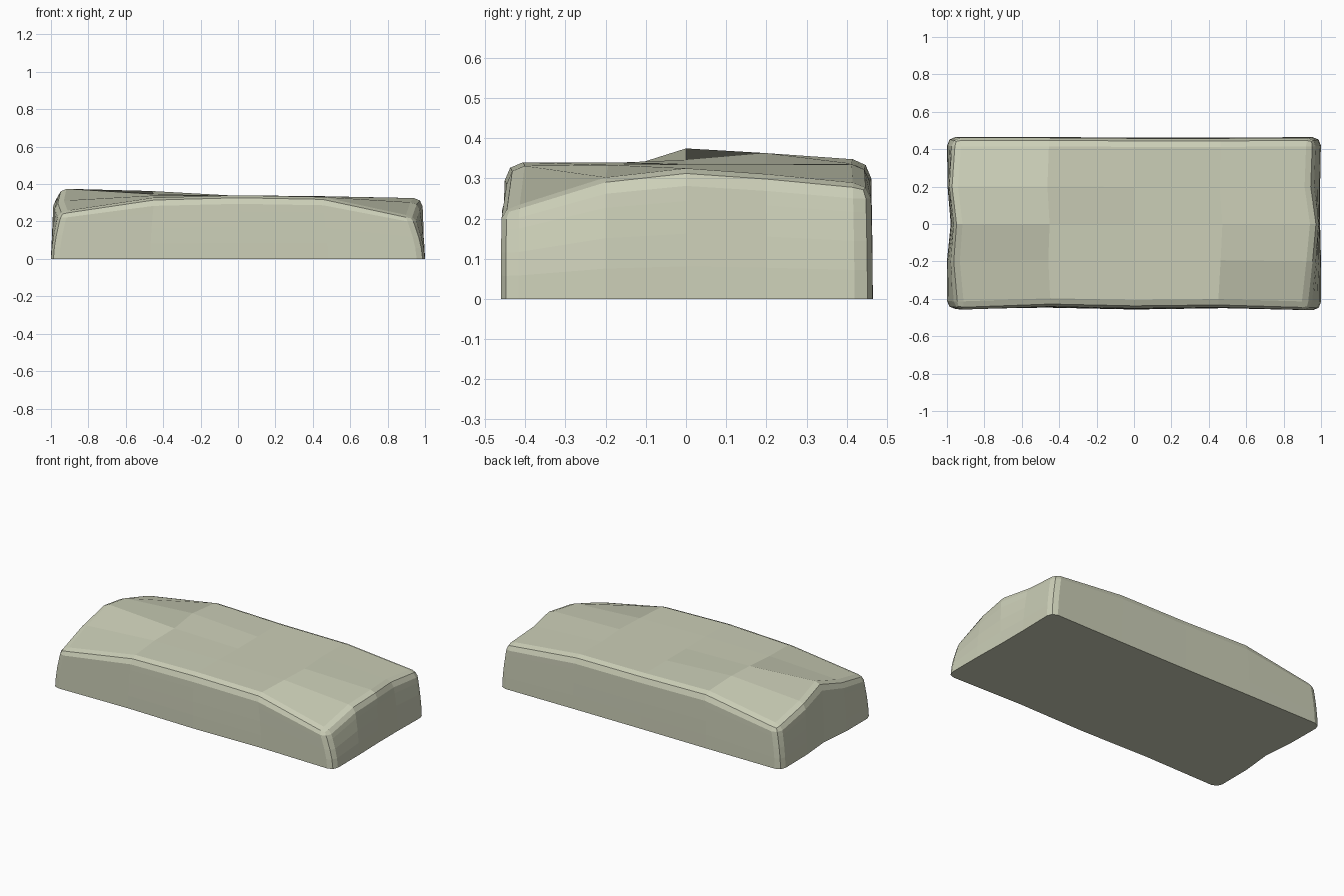
import bpy
import bmesh

if "Cube" in bpy.data.objects:
    bpy.data.objects.remove(bpy.data.objects["Cube"], do_unlink=True)

# Regular block: stations along it, across it, and its height
COLUMNS = [-1, -0.47, 0, 0.48, 1]
ROWS = [-0.46, -0.2, 0, 0.2, 0.46]
HEIGHT = 0.335
# Height of the worn top, one list per row from front to back
TOP = [[0.255, 0.33, 0.34, 0.335, 0.23],
       [0.315, 0.34, 0.34, 0.335, 0.307],
       [0.375, 0.345, 0.337, 0.335, 0.325],
       [0.335, 0.365, 0.337, 0.335, 0.312],
       [0.265, 0.35, 0.337, 0.337, 0.288]]
# Distance of each side from the middle, at the ground and at the top rim
WEST = ([1, 1, 0.98, 0.997, 1], [0.95, 0.975, 0.96, 0.985, 0.965])
EAST = ([1, 1, 0.995, 0.995, 1], [0.935, 0.965, 0.985, 0.955, 0.965])
FRONT = ([0.455, 0.447, 0.457, 0.45, 0.462], [0.46, 0.44, 0.45, 0.445, 0.46])
BACK = ([0.465, 0.465, 0.462, 0.462, 0.465], [0.46, 0.46, 0.457, 0.457, 0.46])


def lerp(stations, values, p):
    """Read a value between the stations."""
    for k in range(len(stations) - 1):
        a, b = stations[k], stations[k + 1]
        if p <= b or k == len(stations) - 2:
            f = min(max((p - a) / (b - a), 0), 1)
            return values[k] + (values[k + 1] - values[k]) * f


def reach(side, stations, p, t):
    low, high = (lerp(stations, level, p) for level in side)
    return low + (high - low) * t ** 1.6


def worn(co):
    """Move a point of the regular block to its place on the stone."""
    x, y, t = co.x, co.y, co.z / HEIGHT
    inner = x * 1.04
    top = lerp(ROWS, [lerp(COLUMNS, row, inner) for row in TOP], y * 1.08)
    return (x * reach(WEST if x < 0 else EAST, ROWS, y, t),
            y * reach(FRONT if y < 0 else BACK, COLUMNS, x, t) / ROWS[-1],
            top * t)


def on_rim(edge):
    """True for the top rim and the four upright corners."""
    a, b = (v.co for v in edge.verts)
    shared = [k for k in range(3)
              if abs(a[k] - b[k]) < 0.01 and abs(a[k]) > 0.99]
    lower = 2 in shared and a.z < 0
    return len(shared) == 2 and not lower


# Stone block
bm = bmesh.new()
bmesh.ops.create_cube(bm, size=2)
bmesh.ops.subdivide_edges(bm, edges=bm.edges[:], cuts=3, use_grid_fill=True)
rim = [e for e in bm.edges if on_rim(e)]
for v in bm.verts:
    i, j = round((v.co.x + 1) * 2), round((v.co.y + 1) * 2)
    v.co = COLUMNS[i], ROWS[j], (v.co.z + 1) / 2 * HEIGHT

# Chamfered edges, then wear
bmesh.ops.bevel(bm, geom=rim, offset=0.045, offset_type='OFFSET',
                segments=2, profile=0.5, affect='EDGES', clamp_overlap=True)
for v in bm.verts:
    v.co = worn(v.co.copy())
bmesh.ops.recalc_face_normals(bm, faces=bm.faces[:])
mesh = bpy.data.meshes.new("stone_slab")
bm.to_mesh(mesh)
bm.free()

# Pale stone colour
stone = bpy.data.materials.new("pale_stone")
stone.use_nodes = True
colour = (0.6, 0.62, 0.475, 1)
stone.diffuse_color = colour
stone.node_tree.nodes["Principled BSDF"].inputs["Base Color"].default_value = colour
mesh.materials.append(stone)

slab = bpy.data.objects.new("stone_slab", mesh)
bpy.context.collection.objects.link(slab)
